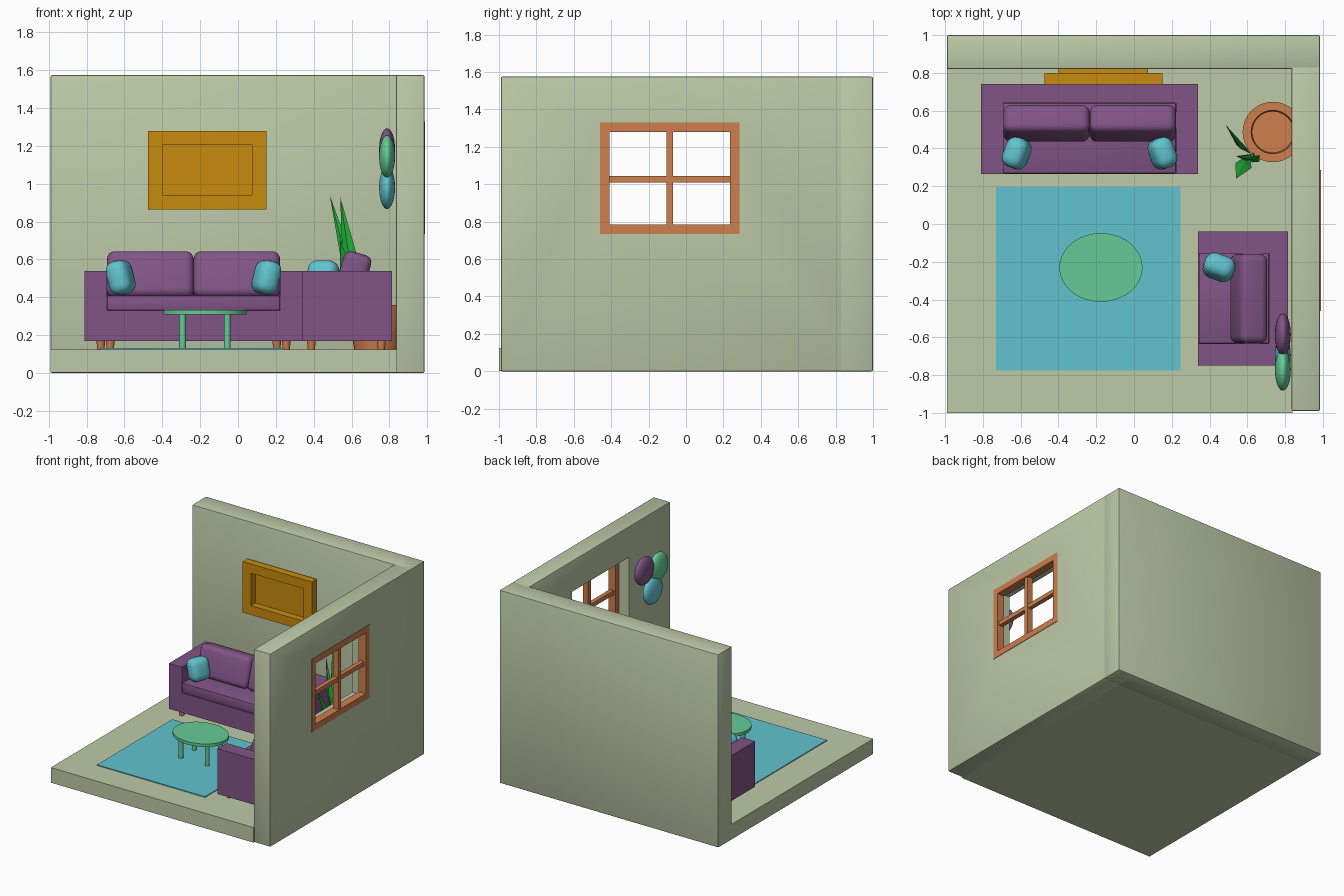
import bpy, bmesh, math
from mathutils import Matrix, Vector

if "Cube" in bpy.data.objects:
    bpy.data.objects.remove(bpy.data.objects["Cube"])


def material(name, rgb):
    m = bpy.data.materials.new(name)
    m.diffuse_color = (*rgb, 1)
    m.use_nodes = True
    m.node_tree.nodes["Principled BSDF"].inputs["Base Color"].default_value = m.diffuse_color
    return m


SAGE = material("sage wall", (0.51, 0.59, 0.39))
PURPLE = material("purple fabric", (0.22, 0.09, 0.24))
CYAN = material("cyan fabric", (0.12, 0.55, 0.63))
MINT = material("mint green", (0.13, 0.60, 0.31))
ORANGE = material("orange wood", (0.61, 0.21, 0.075))
GOLD = material("gold frame", (0.58, 0.26, 0.004))
LEAF = material("leaf green", (0.015, 0.42, 0.04))


def finish(name, bm, mat, matrix=Matrix(), smooth=True):
    bm.transform(matrix)
    bmesh.ops.recalc_face_normals(bm, faces=bm.faces[:])
    me = bpy.data.meshes.new(name)
    bm.to_mesh(me)
    bm.free()
    me.materials.append(mat)
    if smooth:
        me.shade_smooth()
        me.set_sharp_from_angle(angle=math.radians(35))
    ob = bpy.data.objects.new(name, me)
    bpy.context.collection.objects.link(ob)
    return ob


def box_bm(lo, hi, bevel=0, seg=1):
    lo, hi = Vector(lo), Vector(hi)
    bm = bmesh.new()
    bmesh.ops.create_cube(bm, size=1, matrix=Matrix.Translation((lo + hi) / 2)
                          @ Matrix.Diagonal((*(hi - lo), 1)))
    if bevel:
        bmesh.ops.bevel(bm, geom=bm.edges[:], offset=bevel, segments=seg,
                        profile=0.5, affect='EDGES')
    return bm


def box(name, lo, hi, mat, bevel=0, seg=1, matrix=Matrix()):
    return finish(name, box_bm(lo, hi, bevel, seg), mat, matrix, bevel > 0)


def soft_box(name, size, centre, mat, bevel, rot, matrix=Matrix()):
    h = Vector(size) / 2
    m = matrix @ Matrix.Translation(centre) @ rot
    return box(name, -h, h, mat, bevel, 4, m)


def extrude_y(name, pts, y0, y1, mat, matrix=Matrix()):
    """Extrude an (x, z) outline between two y positions."""
    bm = bmesh.new()
    f = bm.faces.new([bm.verts.new((x, y0, z)) for x, z in pts])
    new = bmesh.ops.extrude_face_region(bm, geom=[f])["geom"]
    bmesh.ops.translate(bm, vec=(0, y1 - y0, 0),
                        verts=[v for v in new if isinstance(v, bmesh.types.BMVert)])
    return finish(name, bm, mat, matrix, False)


def lathe(name, profile, centre, mat, scale=(1, 1), n=32, matrix=Matrix()):
    """Spin (radius, z) points about a vertical axis; closed at both ends."""
    bm = bmesh.new()
    rings = [[bm.verts.new((r * scale[0] * math.cos(2 * math.pi * i / n),
                            r * scale[1] * math.sin(2 * math.pi * i / n), z))
              for i in range(n)] for r, z in profile]
    for a, b in zip(rings, rings[1:]):
        for i in range(n):
            bm.faces.new((a[i], a[(i + 1) % n], b[(i + 1) % n], b[i]))
    bm.faces.new(rings[0])
    bm.faces.new(rings[-1])
    return finish(name, bm, mat, matrix @ Matrix.Translation((*centre, 0)))


# Room shell
box("floor", (-0.99, -1, 0.002), (0.84, 0.99, 0.125), SAGE)
box("back_wall", (-0.99, 0.82, 0), (0.985, 1, 1.575), SAGE, 0.008, 2)
wall = box("side_wall", (0.835, -0.99, 0), (0.985, 0.995, 1.575), SAGE, 0.008, 2)

# Window opening
cutter = box("window_cutter", (0.7, -0.455, 0.74), (1.1, 0.28, 1.325), SAGE)
cutter.hide_render = True
cutter.hide_viewport = True
cut = wall.modifiers.new("window opening", 'BOOLEAN')
cut.operation = 'DIFFERENCE'
cut.solver = 'EXACT'
cut.object = cutter

# Window frame and bars
for part, y0, y1, z0, z1, inset in (
        ("jamb_left", -0.46, -0.41, 0.735, 1.33, 0), ("jamb_right", 0.235, 0.285, 0.735, 1.33, 0),
        ("sill", -0.41, 0.235, 0.735, 0.785, 0), ("head", -0.41, 0.235, 1.28, 1.33, 0),
        ("bar_upright", -0.105, -0.07, 0.785, 1.28, 0.008), ("bar_cross", -0.41, 0.235, 1.01, 1.045, 0.014)):
    box("window_" + part, (0.925 + inset, y0, z0), (0.989 - inset, y1, z1), ORANGE)

# Rug
box("rug", (-0.73, -0.775, 0.12), (0.245, 0.195, 0.132), CYAN)

# Picture: deep frame ring around a recessed panel
for part, x0, x1, z0, z1 in (("left", -0.475, -0.4, 0.865, 1.28), ("right", 0.075, 0.15, 0.865, 1.28),
                             ("bottom", -0.4, 0.075, 0.865, 0.94), ("top", -0.4, 0.075, 1.205, 1.28)):
    box("picture_frame_" + part, (x0, 0.738, z0), (x1, 0.80, z1), GOLD)
box("picture_panel", (-0.4, 0.795, 0.94), (0.075, 0.825, 1.205), GOLD)


def couch(name, width, centre, turn, seats, pillows):
    m = Matrix.Translation((*centre, 0)) @ Matrix.Rotation(turn, 4, 'Z')
    w, inner = width / 2, width / 2 - 0.118
    # Arms and base as one U outline, plus the back
    extrude_y(name + "_body", [(-w, 0.17), (w, 0.17), (w, 0.54), (inner, 0.54), (inner, 0.33),
                               (-inner, 0.33), (-inner, 0.54), (-w, 0.54)], -0.2375, 0.2375, PURPLE, m)
    box(name + "_back", (-inner, 0.1375, 0.33), (inner, 0.2375, 0.54), PURPLE, matrix=m)
    box(name + "_seat", (-inner, -0.234, 0.33), (inner, 0.1375, 0.41), PURPLE, 0.006, 2, m)
    # Leaning back cushions
    step = 2 * inner / seats
    for i in range(seats):
        soft_box(f"{name}_back_cushion_{i + 1}", (step, 0.15, 0.25),
                 (-inner + step * (i + 0.5), 0.03, 0.512), PURPLE, 0.04,
                 Matrix.Rotation(math.radians(-16), 4, 'X'), m)
    # Throw pillows resting on the arms
    for s in pillows:
        rot = Matrix.Rotation(math.radians(20 * s), 4, 'Z') @ Matrix.Rotation(math.radians(14 * s), 4, 'Y')
        soft_box(f"{name}_pillow_{'left' if s < 0 else 'right'}", (0.12, 0.165, 0.18),
                 (s * (inner - 0.072), -0.128, 0.505), CYAN, 0.05, rot, m)
    # Tapered feet
    for s in (-1, 1):
        for end, x, y in (("front", w - 0.085, -0.19), ("rear", w - 0.135, 0.18)):
            lathe(f"{name}_foot_{end}_{'left' if s < 0 else 'right'}", [(0.018, 0.12), (0.024, 0.175)],
                  (s * x, y), ORANGE, n=16, matrix=m)


couch("sofa", 1.15, (-0.235, 0.5025), 0, 2, (-1, 1))
couch("armchair", 0.71, (0.5775, -0.395), -math.pi / 2, 1, (-1,))

# Coffee table
lathe("table_top", [(1, 0.308), (1, 0.332)], (-0.175, -0.23), MINT, (0.22, 0.182), 48)
for sx in (-1, 1):
    for sy in (-1, 1):
        lathe("table_leg", [(0.018, 0.128), (0.018, 0.312)],
              (-0.175 + sx * 0.118, -0.23 + sy * 0.085), MINT, n=16)

# Plant pot with a rim and a sunken top
lathe("plant_pot", [(0.12, 0.122), (0.16, 0.36), (0.115, 0.36), (0.11, 0.31)], (0.735, 0.487), ORANGE)

# Pointed folded leaves: base, widest point and tip with a raised spine
for i, (base, mid, tip, width) in enumerate((
        ((0.62, 0.37, 0.33), (0.57, 0.41, 0.62), (0.485, 0.525, 0.94), 0.030),
        ((0.62, 0.37, 0.33), (0.59, 0.35, 0.62), (0.54, 0.36, 0.93), 0.040),
        ((0.61, 0.37, 0.33), (0.58, 0.31, 0.50), (0.54, 0.24, 0.70), 0.045),
        ((0.63, 0.38, 0.33), (0.63, 0.34, 0.52), (0.665, 0.365, 0.62), 0.035))):
    bm = bmesh.new()
    base, mid, tip = Vector(base), Vector(mid), Vector(tip)
    along = (tip - base).normalized()
    side = along.cross(Vector((0.3, 1, 0))).normalized() * width
    out = along.cross(side).normalized() * 0.014
    b, t = bm.verts.new(base), bm.verts.new(tip)
    ring = [bm.verts.new(mid + d) for d in (side, out, -side, -out)]
    for k in range(4):
        for end in (b, t):
            bm.faces.new((end, ring[k], ring[(k + 1) % 4]))
    finish(f"plant_leaf_{i + 1}", bm, LEAF, smooth=False)

# Round wall ornaments
for name, mat, y, z in (("purple", PURPLE, -0.585, 1.18), ("mint", MINT, -0.77, 1.145), ("cyan", CYAN, -0.695, 0.98)):
    bm = bmesh.new()
    bmesh.ops.create_uvsphere(bm, u_segments=32, v_segments=16, radius=1)
    finish("wall_disc_" + name, bm, mat, Matrix.Translation((0.788, y, z))
           @ Matrix.Diagonal((0.042, 0.112, 0.113, 1)) @ Matrix.Rotation(math.pi / 2, 4, 'Y'))
